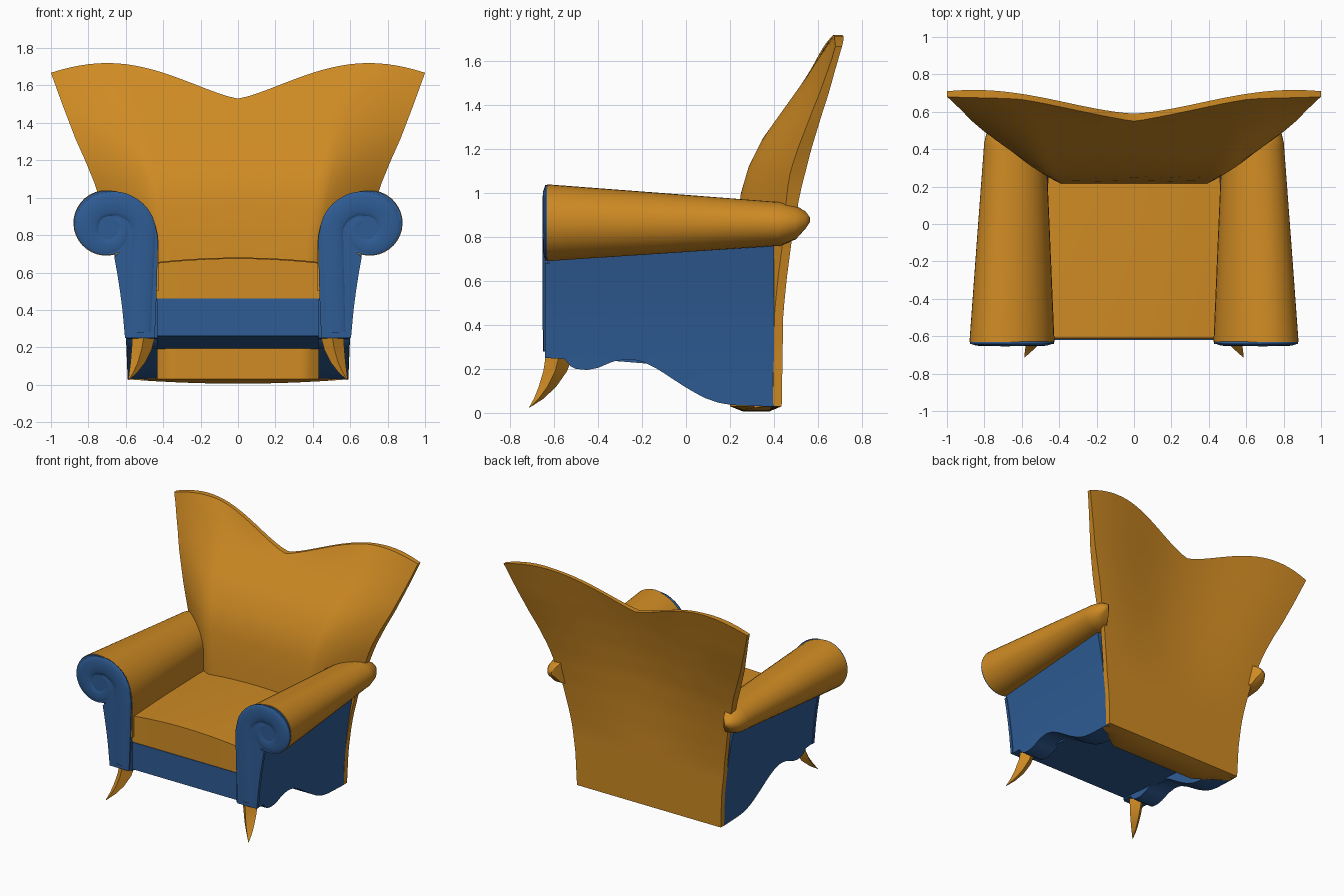
import bpy, bmesh, math

if "Cube" in bpy.data.objects:
    bpy.data.objects.remove(bpy.data.objects["Cube"])


def material(name, rgb):
    m = bpy.data.materials.new(name)
    m.use_nodes = True
    m.diffuse_color = (*rgb, 1)
    m.node_tree.nodes["Principled BSDF"].inputs["Base Color"].default_value = (*rgb, 1)
    return m


ORANGE = material("orange_upholstery", (0.62, 0.255, 0.017))
BLUE = material("blue_upholstery", (0.028, 0.108, 0.30))


def interp(x, *pts):
    """Piecewise linear lookup through (x, value) pairs."""
    if x <= pts[0][0]:
        return pts[0][1]
    for (a, va), (b, vb) in zip(pts, pts[1:]):
        if x <= b:
            return va + (vb - va) * (x - a) / (b - a)
    return pts[-1][1]


def loft(name, rings, mat, mirror=False, angle=40):
    """Skin closed rings of equal length and cap both ends."""
    bm = bmesh.new()
    vs = [[bm.verts.new(p) for p in ring] for ring in rings]
    n = len(vs[0])
    for a, b in zip(vs, vs[1:]):
        for i in range(n):
            j = (i + 1) % n
            bm.faces.new((a[i], a[j], b[j], b[i]))
    bm.faces.new(vs[0])
    bm.faces.new(vs[-1])
    bmesh.ops.recalc_face_normals(bm, faces=bm.faces)
    bmesh.ops.triangulate(bm, faces=[f for f in bm.faces if len(f.verts) > 4])
    me = bpy.data.meshes.new(name)
    bm.to_mesh(me)
    bm.free()
    me.materials.append(mat)
    ob = bpy.data.objects.new(name, me)
    bpy.context.collection.objects.link(ob)
    if mirror:
        ob.modifiers.new("Mirror", 'MIRROR')
    bpy.ops.object.select_all(action='DESELECT')
    ob.select_set(True)
    bpy.context.view_layer.objects.active = ob
    bpy.ops.object.shade_smooth_by_angle(angle=math.radians(angle))


# Winged backrest: flat middle, sides swept back to a thin rim, double-humped top
def half_width(z):
    return interp(z, (0, .59), (.25, .6), (.5, .63), (.75, .675), (1.05, .76),
                  (1.2, .82), (1.3, .865), (1.5, .94), (1.67, 1.0))


def back_y(u, z):
    centre = interp(z, (0, .435), (.6, .445), (.8, .455), (1.0, .475), (1.2, .51),
                    (1.4, .555), (1.53, .59), (1.72, .645))
    return centre + .08 * math.sin(math.pi / 2 * u) ** 2 * min(1, max(0, z - .45))


def front_y(u, z):
    centre = interp(z, (0, .2), (.65, .215), (.85, .23), (1.0, .25), (1.12, .285),
                    (1.25, .35), (1.39, .45), (1.53, .55), (1.72, .67))
    rim = back_y(u, z) - interp(z, (.8, .04), (1.1, .07), (1.6, .03))
    return min(rim, centre + (rim - centre) * max(0, (abs(u) - .6) / .4) ** 1.25)


def back_ring(t):
    us = [i / 20 for i in range(-20, 21)]
    ring = []
    for side, order in ((front_y, us), (back_y, us[::-1])):
        for u in order:
            top = 1.53 + .19 * math.sin(math.pi / 2 * abs(u) / .7) ** 1.3
            z = .03 + (top - .03) * t
            ring.append((u * half_width(1.67 * t), side(u, z), z))
    return ring


back_rings = [back_ring(i / 28) for i in range(29)]
underside = [(x, .32 + (y - .32) * .5, z - .024 * (1 - (x / .6) ** 2))
             for x, y, z in back_rings[0]]
loft("backrest", [underside] + back_rings, ORANGE)


# Seat cushion with a slightly domed top
def cushion_ring(x):
    top = .675 - .025 * (x / .44) ** 2
    return [(x, -.615, .45), (x, -.61, top), (x, -.2, top + .005), (x, .26, top), (x, .26, .45)]


loft("seat_cushion", [cushion_ring(-.46 + .092 * i) for i in range(11)], ORANGE, angle=30)

# Front rail and underside of the seat
loft("seat_base", [[(x, -.62, .26), (x, -.62, .46), (x, .25, .46), (x, .25, .19)]
                   for x in (-.46, .46)], BLUE)


# Side panels with a wavy lower edge
def hem(y):
    return interp(y, (-.64, .25), (-.545, .245), (-.53, .215), (-.5, .2), (-.45, .195),
                  (-.4, .205), (-.33, .235), (-.26, .245), (-.2, .235), (-.13, .2), (0, .115),
                  (.08, .07), (.15, .045), (.22, .035), (.4, .028))


def panel_x(z):
    return .59 + .07 * (z / .7) ** 2


def panel_ring(y):
    inner = .48 + .04 * (y + .63) / 1.03
    low = hem(y)
    outer = [low + (.77 - low) * i / 6 for i in range(7)]
    return ([(inner, y, .85), (inner, y, .58), (.43, y, .45), (.43, y, low)]
            + [(panel_x(z), y, z) for z in outer])


loft("side_panels", [panel_ring(-.63 + 1.03 * i / 40) for i in range(41)], BLUE, mirror=True)


# Rolled arm tops, tapering to a blunt point beside the back
def arc(cx, cz, r, a0, a1, n):
    angles = [math.radians(a0 + (a1 - a0) * i / n) for i in range(n + 1)]
    return [(cx + r * math.cos(a), cz + r * math.sin(a)) for a in angles]


def scroll(inset):
    return (arc(.705, .76, .28 - inset, 180, 90, 10)[:-1]
            + arc(.705, .865, .175 - inset, 90, -115, 20))


def roll_ring(y, t, shrink=1, min_x=0, min_z=0):
    ring = []
    for x, z in [(.425, .5)] + scroll(0) + [(.58, .5)]:
        x2, z2 = .47 + (x - .425) * .73, .76 + (z - .69) * .57
        x, z = x + (x2 - x) * t, z + (z2 - z) * t
        x, z = .72 + (x - .72) * shrink, .88 + (z - .88) * shrink
        ring.append((max(x, min_x), y, max(z, min_z)))
    return ring


loft("arm_rolls", [roll_ring(-.632, 0), roll_ring(-.1, .5), roll_ring(.42, 1),
                   roll_ring(.43, 1, 1, .62, .76), roll_ring(.5, 1, .8, .67, .79),
                   roll_ring(.545, 1, .45, .69, .84), roll_ring(.565, 1, .1, .71, .87)],
     ORANGE, mirror=True)

# Blue scroll-shaped arm fronts, set just inside the orange rim
face_outline = ([(.445, .25), (.435, .5)] + scroll(.003)
                + [(panel_x(z) + .005, z) for z in (.68, .6, .5, .4, .25)])
loft("arm_fronts", [[(x, y, z) for x, z in face_outline] for y in (-.642, -.62)],
     BLUE, mirror=True)

# Padded band on each arm front, running up the post and curling inward
path = [(.52, .28, .06), (.513, .5, .062), (.505, .7, .064)]
for i in range(45):
    a = 180 - 10 * i
    r = interp(-a, (-180, .188), (-135, .15), (-90, .125), (0, .118), (90, .1),
               (180, .075), (270, .03))
    thick = interp(-a, (-180, .066), (-90, .068), (0, .066), (90, .045), (180, .034), (270, .022))
    path.append((.69 + r * math.cos(math.radians(a)), .84 + r * math.sin(math.radians(a)), thick))

curve = bpy.data.curves.new("arm_spirals", 'CURVE')
curve.dimensions = '3D'
curve.bevel_depth = 1
curve.bevel_resolution = 3
curve.use_fill_caps = True
spline = curve.splines.new('POLY')
spline.points.add(len(path) - 1)
for p, (x, z, r) in zip(spline.points, path):
    p.co = (x, 0, z, 1)
    p.radius = r
curve.materials.append(BLUE)
spiral = bpy.data.objects.new("arm_spirals", curve)
spiral.location.y = -.636
spiral.scale.y = .26
bpy.context.collection.objects.link(spiral)
spiral.modifiers.new("Mirror", 'MIRROR')

# Horn-shaped front legs
leg_path = [(.505, -.58, .25, .06), (.515, -.595, .19, .054), (.535, -.63, .12, .04),
            (.56, -.67, .065, .022), (.585, -.712, .025, .002)]
loft("front_legs", [[(x + r * math.cos(k * math.pi / 2), y + r * math.sin(k * math.pi / 2), z)
                     for k in range(4)] for x, y, z, r in leg_path], ORANGE, mirror=True)
